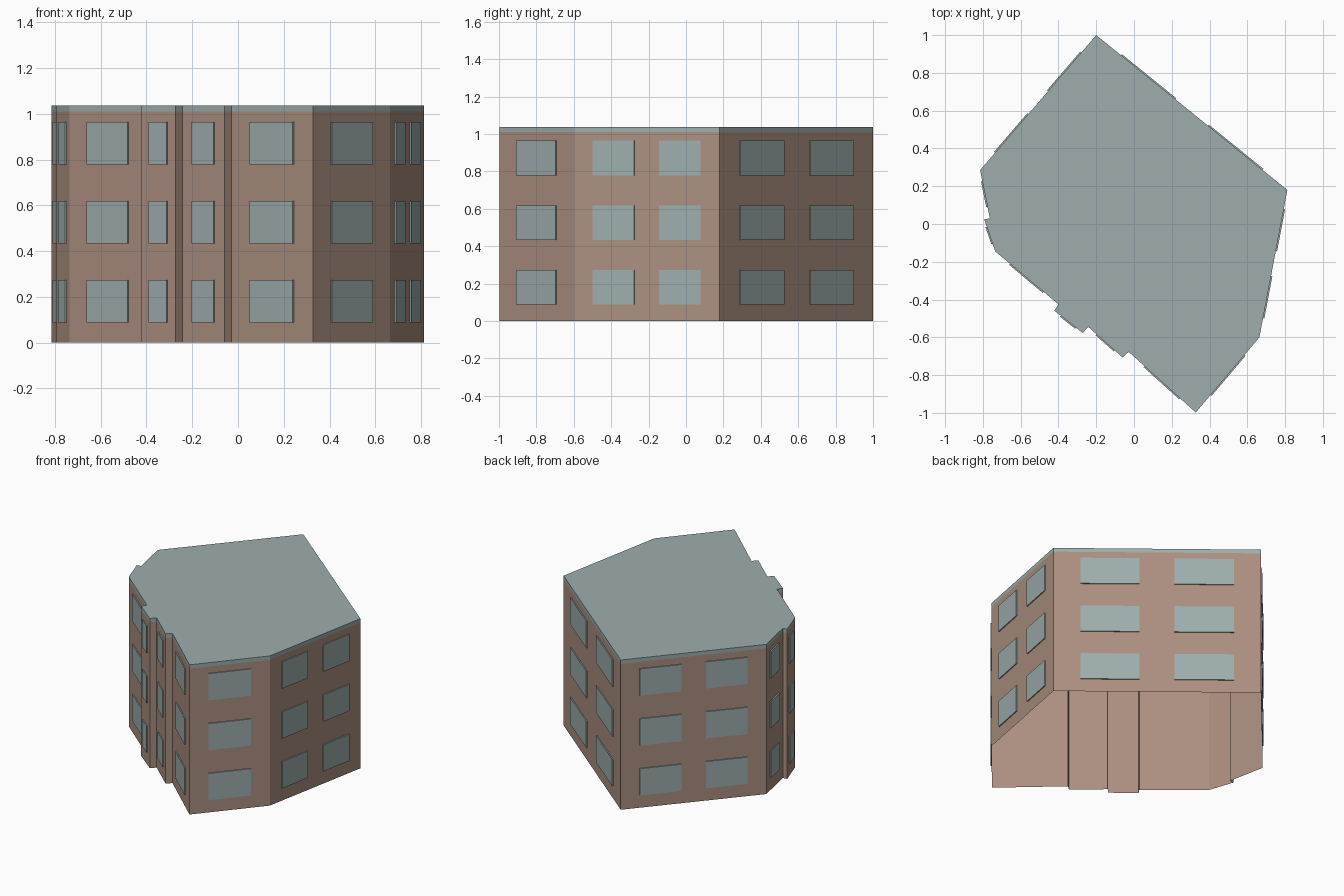
import bpy
import bmesh
from mathutils import Vector

cube = bpy.data.objects.get("Cube")
if cube:
    bpy.data.objects.remove(cube, do_unlink=True)


def make_material(name, rgb):
    mat = bpy.data.materials.new(name)
    mat.use_nodes = True
    mat.diffuse_color = (*rgb, 1)
    mat.node_tree.nodes["Principled BSDF"].inputs["Base Color"].default_value = (*rgb, 1)
    return mat


brick = make_material("dusty_brick", (0.41, 0.275, 0.216))
slate = make_material("pale_slate", (0.342, 0.423, 0.418))

# Footprint, counter-clockwise from the rear corner
OUTLINE = [Vector(p) for p in (
    (-0.20, 1.0), (-0.815, 0.285), (-0.763, 0.03), (-0.793, 0.025),
    (-0.735, -0.145), (-0.40, -0.425), (-0.422, -0.458), (-0.272, -0.577),
    (-0.242, -0.545), (-0.06, -0.707), (-0.028, -0.677), (0.327, -0.998),
    (0.664, -0.60), (0.812, 0.18))]
WALL_TOP, ROOF_TOP = 1.01, 1.037
FLOORS = [0.088, 0.433, 0.779]
WINDOW_HEIGHT = 0.185
PLATE = 0.007


def finish(name, bm, mat):
    mesh = bpy.data.meshes.new(name)
    bm.to_mesh(mesh)
    bm.free()
    mesh.materials.append(mat)
    obj = bpy.data.objects.new(name, mesh)
    bpy.context.collection.objects.link(obj)


def prism(name, mat, low, high, capped):
    """Upright shell around the footprint, open below."""
    bm = bmesh.new()
    bottom = [bm.verts.new((p.x, p.y, low)) for p in OUTLINE]
    top = [bm.verts.new((p.x, p.y, high)) for p in OUTLINE]
    for i in range(len(OUTLINE)):
        j = (i + 1) % len(OUTLINE)
        bm.faces.new((bottom[i], bottom[j], top[j], top[i]))
    if capped:
        bm.faces.new(top)
    finish(name, bm, mat)


def add_plate(bm, a, b, low, high):
    """Thin window plate standing on the wall line from a to b."""
    along = (b - a).normalized()
    out = Vector((along.y, -along.x)) * PLATE
    ring = [(a, low), (b, low), (b, high), (a, high)]
    back = [bm.verts.new((p.x, p.y, z)) for p, z in ring]
    front = [bm.verts.new((p.x + out.x, p.y + out.y, z)) for p, z in ring]
    bm.faces.new(front)
    for i in range(4):
        j = (i + 1) % 4
        bm.faces.new((back[i], back[j], front[j], front[i]))


# Walls and roof with its shallow edge band
prism("walls", brick, 0, WALL_TOP, False)
prism("roof", slate, WALL_TOP, ROOF_TOP, True)

# Windows: two columns on long walls, one on short walls, none on the small returns
windows = bmesh.new()
for i, a in enumerate(OUTLINE):
    b = OUTLINE[(i + 1) % len(OUTLINE)]
    length = (b - a).length
    if length < 0.1:
        continue
    spans = [(0.13, 0.415), (0.585, 0.87)] if length > 0.7 else [(0.235, 0.765)]
    for start, end in spans:
        for z in FLOORS:
            add_plate(windows, a.lerp(b, start), a.lerp(b, end), z, z + WINDOW_HEIGHT)
finish("windows", windows, slate)
